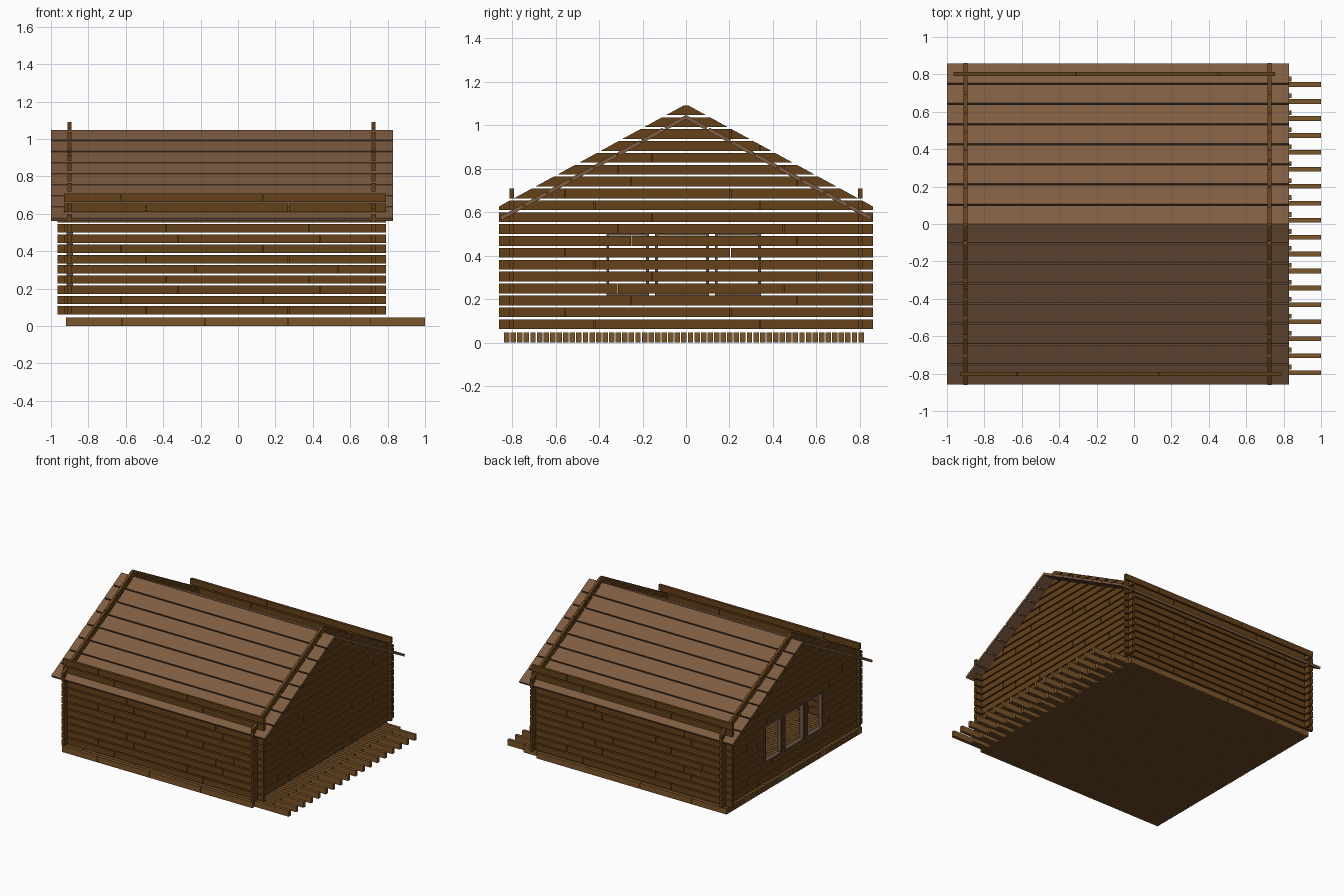
import bpy, bmesh, math
from mathutils import Vector, Matrix

if "Cube" in bpy.data.objects:
    bpy.data.objects.remove(bpy.data.objects["Cube"])

def material(name, rgb):
    m = bpy.data.materials.new(name)
    m.diffuse_color = (*rgb, 1)
    m.use_nodes = True
    m.node_tree.nodes["Principled BSDF"].inputs["Base Color"].default_value = m.diffuse_color
    return m

LOG = material("log_wood", (0.125, 0.052, 0.010))
FLOOR = material("floor_wood", (0.20, 0.092, 0.024))
ROOF = material("roof_wood", (0.21, 0.108, 0.054))
FRAME = material("frame_wood", (0.15, 0.085, 0.055))

def box(bm, x0, x1, y0, y1, z0, z1):
    m = Matrix.Translation(((x0 + x1) / 2, (y0 + y1) / 2, (z0 + z1) / 2)) \
        @ Matrix.Diagonal((x1 - x0, y1 - y0, z1 - z0, 1))
    return bmesh.ops.create_cube(bm, size=1, matrix=m)["verts"]

def finish(bm, name, mat):
    bmesh.ops.recalc_face_normals(bm, faces=bm.faces[:])
    me = bpy.data.meshes.new(name)
    bm.to_mesh(me)
    bm.free()
    me.materials.append(mat)
    ob = bpy.data.objects.new(name, me)
    bpy.context.collection.objects.link(ob)
    return ob

def pieces(start, end, first, length, gap=0.004):
    """Split a course into butt-jointed boards, first board cut short."""
    a, b = start, start + first
    while a < end - 0.01:
        yield a, min(b, end) - (gap if b < end else 0)
        a, b = b, b + length

FIRST = [0.44, 0.305, 0.61, 0.548, 0.705]   # staggered joints, repeating every 5 rows
Z0, PITCH, HIGH, HALF = 0.062, 0.0547, 0.045, 0.0105
CX = -0.0875                                # middle of the house body
SLOPE = 0.547

# floor boards with staggered ends
bm = bmesh.new()
for k in range(55):
    y = -0.825 + k * 0.0302
    first, end = [(0.303, 0.71), (0.15, 1.0), (0.435, 0.845)][k % 3]
    for a, b in pieces(-0.92, end, first, 0.443, 0.003):
        box(bm, a, b, y - 0.0125, y + 0.0125, 0, 0.045)
finish(bm, "floor_boards", FLOOR)

# long walls: the back is the front turned half a circle
for name, s in (("front_wall", 1), ("back_wall", -1)):
    bm = bmesh.new()
    for r in range(12):
        z = Z0 + r * PITCH
        for a, b in pieces(-0.8425, 0.8775, FIRST[r % 5], 0.762):
            x0, x1 = sorted((CX + s * a, CX + s * b))
            box(bm, x0, x1, -0.803 * s - HALF, -0.803 * s + HALF, z, z + HIGH)
    finish(bm, name, LOG)

# gable walls, the left one with three window openings
WINDOWS = [(-0.367, -0.17), (-0.142, 0.106), (0.133, 0.345)]

def minus_windows(a, b):
    spans = [(a, b)]
    for w0, w1 in WINDOWS:
        spans = [p for u, v in spans for p in ((u, min(v, w0)), (max(u, w1), v))
                 if p[1] - p[0] > 0.003]
    return spans

for name, s in (("right_gable", 1), ("left_gable", -1)):
    bm = bmesh.new()
    x = CX + s * 0.8125
    for r in range(19):
        z = Z0 + r * PITCH
        for a, b in pieces(-0.86, 0.86, FIRST[r % 5], 0.762):
            a, b = sorted((a * s, b * s))
            spans = minus_windows(a, b) if s < 0 and 3 <= r <= 7 else [(a, b)]
            for u, v in spans:
                box(bm, x - HALF, x + HALF, u, v, z, z + HIGH)
    for side in (1, -1):
        bmesh.ops.bisect_plane(bm, geom=bm.verts[:] + bm.edges[:] + bm.faces[:],
                               plane_co=(0, 0, 1.097), plane_no=(0, side * SLOPE, 1),
                               clear_outer=True)
        bmesh.ops.holes_fill(bm, edges=bm.edges[:], sides=0)
    finish(bm, name, LOG)

# window frames
for i, (a, b) in enumerate(WINDOWS):
    bm = bmesh.new()
    x0, x1, t, lo, hi = -0.917, -0.883, 0.013, 0.212, 0.505
    box(bm, x0, x1, a, a + t, lo, hi)
    box(bm, x0, x1, b - t, b, lo, hi)
    box(bm, x0, x1, a + t, b - t, lo, lo + t)
    box(bm, x0, x1, a + t, b - t, hi - t, hi)
    finish(bm, f"window_frame_{i + 1}", FRAME)

# roof planks on each slope
ang = math.atan(SLOPE)
step = 0.1077 / math.cos(ang)
for name, s in (("front_roof", -1), ("back_roof", 1)):
    bm = bmesh.new()
    for k in range(8):
        box(bm, -1.0, 0.83, k * step, (k + 1) * step - (0.009 if k < 7 else 0.004), -0.018, 0)
    m = Matrix.Translation((0, 0, 1.048)) @ Matrix.Diagonal((1, s, 1, 1)) @ Matrix.Rotation(-ang, 4, 'X')
    bmesh.ops.transform(bm, matrix=m, verts=bm.verts[:])
    finish(bm, name, ROOF)
